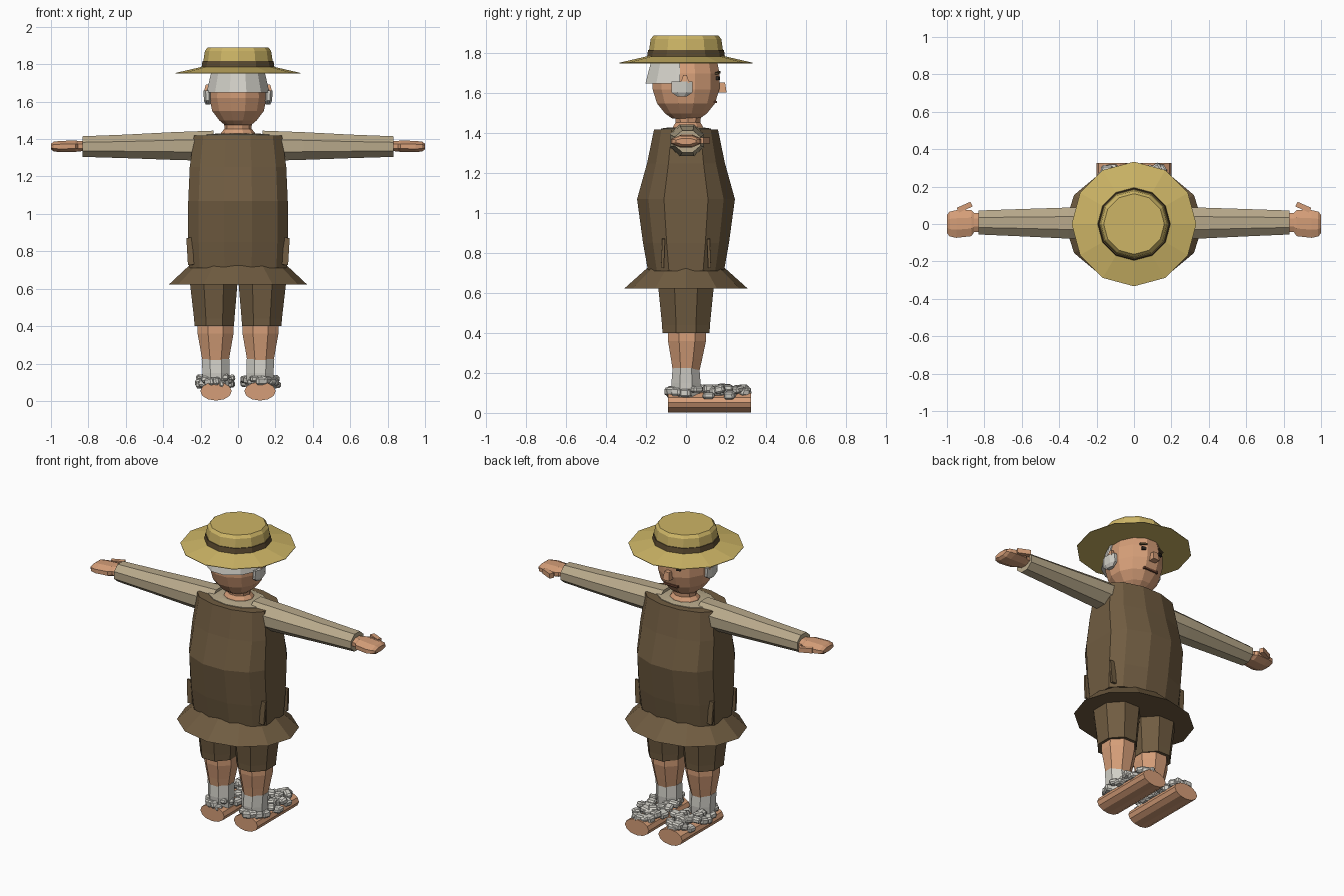
import bpy, bmesh, math, random
from mathutils import Vector, Matrix

if "Cube" in bpy.data.objects:
    bpy.data.objects.remove(bpy.data.objects["Cube"])

random.seed(4)


def material(name, r, g, b):
    lin = [((c / 255 + 0.055) / 1.055) ** 2.4 for c in (r, g, b)]
    m = bpy.data.materials.new(name)
    m.diffuse_color = (*lin, 1)
    m.use_nodes = True
    m.node_tree.nodes["Principled BSDF"].inputs["Base Color"].default_value = m.diffuse_color
    return m


CLOTH = material("brown cloth", 112, 92, 65)
SHIRT = material("beige shirt", 184, 169, 139)
SKIN = material("skin", 213, 158, 120)
WHITE = material("white hair", 209, 207, 199)
STRAW = material("straw", 205, 181, 102)
BAND = material("dark hat band", 94, 77, 50)
DARK = material("dark eye", 44, 38, 32)
LIP = material("mouth brown", 112, 72, 54)


def finish(bm, name, mat):
    bmesh.ops.recalc_face_normals(bm, faces=bm.faces)
    me = bpy.data.meshes.new(name)
    bm.to_mesh(me)
    bm.free()
    me.materials.append(mat)
    ob = bpy.data.objects.new(name, me)
    bpy.context.collection.objects.link(ob)
    return ob


def loft_bm(rings, n=8, axis="Z", flat=False, shape=None):
    """Rings are (position along axis, half width, half depth, centre u, centre v)."""
    if shape is None:
        # flat rings have faces, not corners, on the main directions
        phase, k = (math.pi / n, 1 / math.cos(math.pi / n)) if flat else (0, 1)
        shape = [(k * math.cos(phase + math.tau * i / n), k * math.sin(phase + math.tau * i / n))
                 for i in range(n)]
    n = len(shape)
    bm = bmesh.new()
    loops = []
    for t, a, b, *c in rings:
        u, v = c if c else (0, 0)
        loop = []
        for p, q in shape:
            p, q = u + a * p, v + b * q
            co = {"X": (t, p, q), "Y": (p, t, q), "Z": (p, q, t)}[axis]
            loop.append(bm.verts.new(co))
        loops.append(loop)
    for lo, hi in zip(loops, loops[1:]):
        for i in range(n):
            j = (i + 1) % n
            bm.faces.new((lo[i], lo[j], hi[j], hi[i]))
    bm.faces.new(loops[0][::-1])
    bm.faces.new(loops[-1])
    return bm


def loft(name, mat, rings, **kw):
    return finish(loft_bm(rings, **kw), name, mat)


def box(name, mat, centre, size, rot=(0, 0, 0), taper=1.0):
    bm = bmesh.new()
    bmesh.ops.create_cube(bm, size=1)
    for v in bm.verts:
        if v.co.z > 0:
            v.co.x *= taper
            v.co.y *= taper
        v.co = Vector((v.co.x * size[0], v.co.y * size[1], v.co.z * size[2]))
    for ang, ax in zip(rot, "XYZ"):
        bm.transform(Matrix.Rotation(ang, 4, ax))
    bm.transform(Matrix.Translation(centre))
    return finish(bm, name, mat)


# Tunic with a rounded-box cross-section, and its flared hem
quarter = [(1, .45), (.79, .77), (.28, 1)]
boxy = (quarter + [(-x, y) for x, y in quarter[::-1]]
        + [(-x, -y) for x, y in quarter] + [(x, -y) for x, y in quarter[::-1]])
loft("tunic", CLOTH, [(.71, .26, .19), (.85, .266, .215), (1.07, .266, .245),
                      (1.25, .258, .195), (1.42, .235, .16)], shape=boxy)
loft("tunic_hem", CLOTH, [(.622, .37, .31), (.725, .26, .195)], n=12)

# Shirt yoke and neck
loft("shirt_yoke", SHIRT, [(1.38, .19, .125), (1.424, .19, .125), (1.43, .1, .085)], n=12)
loft("neck", SKIN, [(1.40, .1, .085, 0, .01), (1.435, .09, .078, 0, .01),
                    (1.455, .072, .065, 0, .01), (1.52, .078, .072, 0, .01)], n=10)

# Head, hair and face
loft("head", SKIN, [(1.475, .07, .07), (1.5, .1, .105), (1.55, .138, .145), (1.62, .152, .167),
                    (1.70, .15, .168), (1.79, .125, .15)], n=12, flat=True)
hair = loft_bm([(1.65, .168, .203), (1.77, .14, .172)], n=12, flat=True)
bmesh.ops.bisect_plane(hair, geom=hair.verts[:] + hair.edges[:] + hair.faces[:],
                       plane_co=(0, -.03, 0), plane_no=(0, 1, 0), clear_outer=True)
bmesh.ops.holes_fill(hair, edges=[e for e in hair.edges if e.is_boundary])
finish(hair, "hair", WHITE)
box("nose", SKIN, (0, .178, 1.63), (.045, .05, .05), taper=.7)
box("mouth", LIP, (0, .148, 1.557), (.1, .016, .012))

for s, side in ((-1, "left"), (1, "right")):
    # Face details
    box(side + "_eye", DARK, (s * .06, .16, 1.675), (.026, .012, .018), rot=(0, 0, -s * .3))
    box(side + "_brow", BAND, (s * .062, .159, 1.703), (.045, .016, .01), rot=(0, s * .15, -s * .3))
    box(side + "_ear", SKIN, (s * .165, -.005, 1.672), (.035, .045, .04), taper=.4)
    loft(side + "_sideburn", WHITE, [(1.585, .012, .025, s * .16, -.02), (1.605, .02, .052, s * .162, -.02),
                                     (1.66, .02, .052, s * .165, -.02)], flat=True)

    # Sleeve, hand and thumb
    loft(side + "_sleeve", SHIRT, [(s * .13, .088, .081, .004, 1.364), (s * .35, .083, .074, .005, 1.363),
                                   (s * .6, .073, .063, .007, 1.361), (s * .832, .064, .055, .008, 1.36)],
         axis="X", flat=True)
    loft(side + "_hand", SKIN, [(s * .82, .05, .026, .008, 1.362), (s * .855, .052, .028, .008, 1.362),
                                (s * .87, .07, .031, .005, 1.362), (s * .95, .074, .03, 0, 1.36),
                                (s * .985, .066, .026, 0, 1.36), (s * 1.0, .05, .015, 0, 1.36)],
         axis="X", flat=True)
    box(side + "_thumb", SKIN, (s * .905, .09, 1.365), (.08, .028, .03), rot=(0, 0, -s * .42))

    # Side vent folds on the tunic
    for f, end in ((-1, "back"), (1, "front")):
        box(f"{side}_{end}_vent_fold", CLOTH, (s * .256, f * .115, .80), (.032, .014, .145),
            rot=(f * .04, s * .06, 0))

    # Shorts, leg and sock
    x = s * .12
    loft(side + "_shorts", CLOTH, [(.40, .105, .118, s * .127, 0), (.44, .108, .12, s * .127, 0),
                                   (.64, .128, .14, s * .13, 0)], flat=True)
    loft(side + "_leg", SKIN, [(.2, .068, .065, x, 0), (.27, .08, .078, x, .003),
                               (.36, .096, .095, x, .005), (.42, .095, .095, x, .005)], flat=True)
    loft(side + "_sock", WHITE, [(.08, .07, .068, x * .98, 0), (.15, .072, .073, x * .98, 0),
                                 (.225, .074, .067, x, 0)], flat=True)

    # Rounded shoe lying along the foot
    loft(side + "_shoe", SKIN, [(-.09, .084, .05, x * .98, .052), (.325, .084, .05, x * .98, .052)],
         n=12, axis="Y")

    # Chunky fleece trim scattered round the top of the shoe
    bm = bmesh.new()
    for i in range(34):
        a = math.tau * i / 20
        k = 1.0 if i < 20 else .55
        pos = Vector((s * .12 + .078 * k * math.cos(a), .112 + .185 * k * math.sin(a),
                      random.uniform(.085, .125) if i < 20 else random.uniform(.105, .125)))
        size = [random.uniform(.04, .06), random.uniform(.045, .065), random.uniform(.032, .042)]
        m = (Matrix.Translation(pos) @ Matrix.Rotation(random.uniform(0, 3), 4, "Z")
             @ Matrix.Rotation(random.uniform(-.25, .25), 4, "X") @ Matrix.Diagonal((*size, 1)))
        chunk = bmesh.ops.create_cube(bm, size=1, matrix=m)
        edges = {e for v in chunk["verts"] for e in v.link_edges}
        bmesh.ops.bevel(bm, geom=list(edges), offset=.009, segments=1, affect="EDGES")
    finish(bm, side + "_fleece", WHITE)

# Straw hat: brim, band and crown
loft("hat_brim", STRAW, [(1.751, .333, .333), (1.754, .333, .333), (1.787, .19, .19)], n=12)
loft("hat_band", BAND, [(1.775, .196, .196), (1.818, .19, .19)], n=12)
loft("hat_crown", STRAW, [(1.81, .186, .186), (1.872, .177, .177), (1.89, .162, .162)], n=12)
